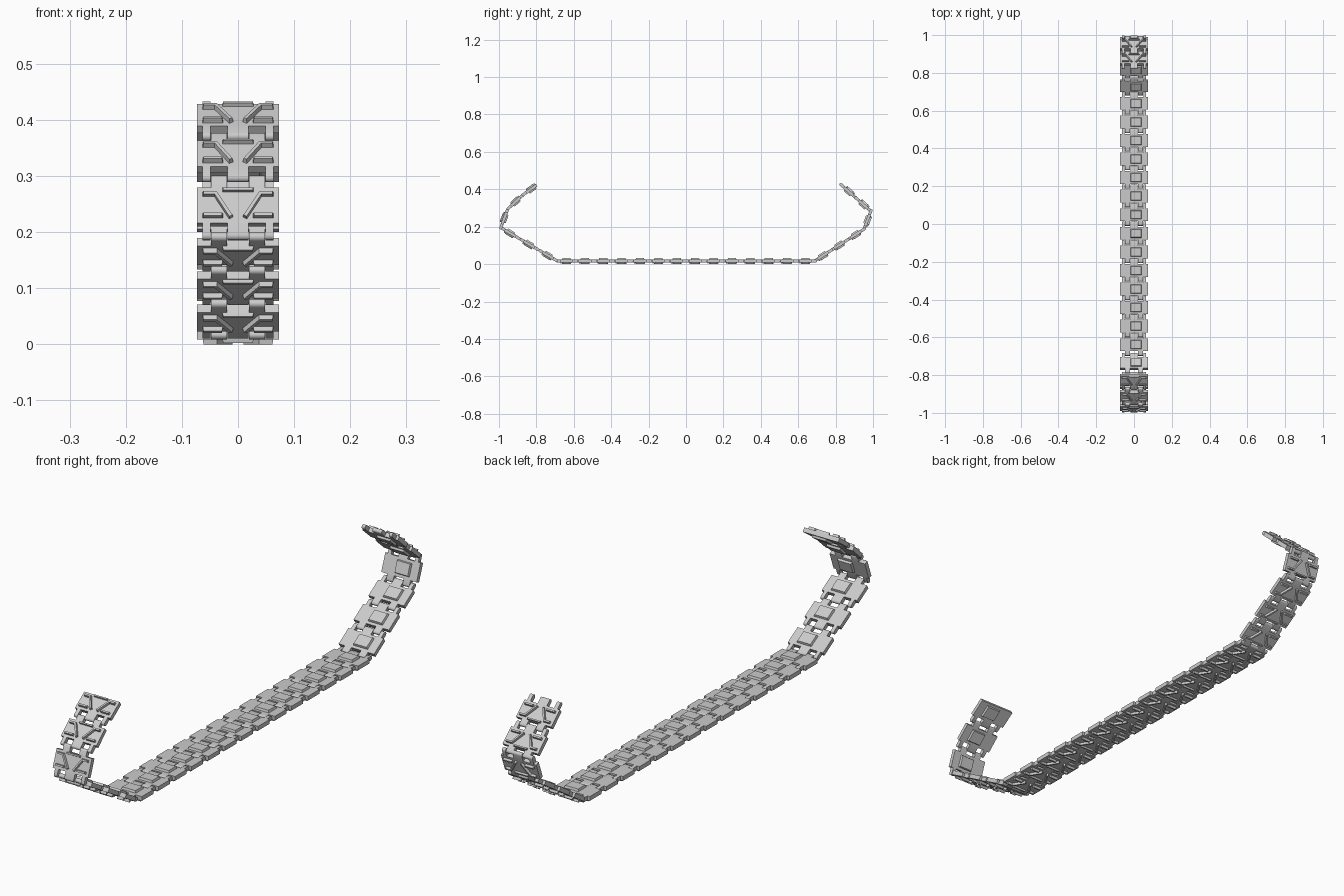
import bpy, bmesh, math
from mathutils import Matrix, Vector

cube = bpy.data.objects.get("Cube")
if cube:
    bpy.data.objects.remove(cube, do_unlink=True)

steel = bpy.data.materials.new("track_grey")
steel.use_nodes = True
grey = (0.6, 0.6, 0.6, 1)
steel.diffuse_color = grey
steel.node_tree.nodes["Principled BSDF"].inputs["Base Color"].default_value = grey

HALF = 0.034    # half the plate length along the track
R = 0.008       # half the plate thickness


def solid(bm, lower, upper):
    """Close two matching loops of points into a solid."""
    a = [bm.verts.new(p) for p in lower]
    b = [bm.verts.new(p) for p in upper]
    bm.faces.new(a[::-1])
    bm.faces.new(b)
    for i in range(len(a)):
        j = (i + 1) % len(a)
        bm.faces.new((a[i], a[j], b[j], b[i]))


def bar(bm, start, end, width, z0, z1, taper=0.0):
    """Straight bar between two plan points, narrowing towards z1."""
    s, e = Vector(start), Vector(end)
    d = (e - s).normalized()
    n = Vector((-d.y, d.x))

    def ring(inset, z):
        w = width / 2 - inset
        p, q = s + d * inset, e - d * inset
        return [(*c, z) for c in (p - n * w, q - n * w, q + n * w, p + n * w)]
    solid(bm, ring(0, z0), ring(taper, z1))


def lug(bm, x0, x1, reach, side):
    """Hinge knuckle with a rounded tip, reaching out of the plate end."""
    root, centre = HALF - 0.004, HALF + reach - R
    prof = [(root, -R)]
    for i in range(7):
        a = math.pi * (i / 6 - 0.5)
        prof.append((centre + R * math.cos(a), R * math.sin(a)))
    prof.append((root, R))
    solid(bm, [(x0, side * u, z) for u, z in prof],
          [(x1, side * u, z) for u, z in prof])


def link_mesh(name, leading=True):
    bm = bmesh.new()
    # plate and inner guide pad
    bar(bm, (0, -HALF), (0, HALF), 0.146, -R, R)
    bar(bm, (0.011, -0.024), (0.011, 0.024), 0.06, R - 0.001, 0.016, 0.003)
    # interlocking knuckles
    lug(bm, -0.019, 0.019, 0.029, 1)
    for s in (-1, 1):
        lug(bm, *sorted((s * 0.049, s * 0.063)), 0.029, 1)
        if leading:
            lug(bm, *sorted((s * 0.02, s * 0.048)), 0.025, -1)
        # outer tread: upper bar, diagonal, lower bar
        for p, q in (((0.063, -0.021), (0.037, -0.021)),
                     ((0.041, -0.023), (0.012, 0.024)),
                     ((0.063, 0.02), (0.027, 0.02))):
            bar(bm, (s * p[0], p[1]), (s * q[0], q[1]), 0.009, 1 - 1 - R + 0.001, -0.017, 0.0015)
    bar(bm, (-0.028, -0.029), (0.028, -0.029), 0.008, -R + 0.001, -0.015, 0.0015)
    bmesh.ops.recalc_face_normals(bm, faces=bm.faces)
    me = bpy.data.meshes.new(name)
    bm.to_mesh(me)
    bm.free()
    me.materials.append(steel)
    me.shade_smooth()
    me.set_sharp_from_angle(angle=math.radians(35))
    return me


def spread(a, b, count):
    """Hinge points dividing a straight run, without its start."""
    a, b = Vector(a), Vector(b)
    return [a.lerp(b, (i + 1) / count) for i in range(count)]


# hinge points (y, z) from the front end, along the ground, to the back end
corners = [((-0.868, 0.373), 1), ((-0.953, 0.295), 1), ((-0.990, 0.195), 1),
           ((-0.688, 0.017), 3), ((0.688, 0.017), 14), ((0.952, 0.187), 3),
           ((0.988, 0.283), 1), ((0.83, 0.424), 2)]
hinges = [Vector((-0.785, 0.432))]
for corner, count in corners:
    hinges += spread(hinges[-1], corner, count)

end_mesh = link_mesh("end_link", leading=False)
mesh = link_mesh("track_link")
for i, (a, b) in enumerate(zip(hinges, hinges[1:])):
    d = (b - a).normalized()
    mid = (a + b) / 2
    ob = bpy.data.objects.new(f"track_link_{i + 1}", mesh if i else end_mesh)
    ob.matrix_world = Matrix(((1, 0, 0, 0),
                              (0, d.x, -d.y, mid.x),
                              (0, d.y, d.x, mid.y),
                              (0, 0, 0, 1)))
    bpy.context.collection.objects.link(ob)
